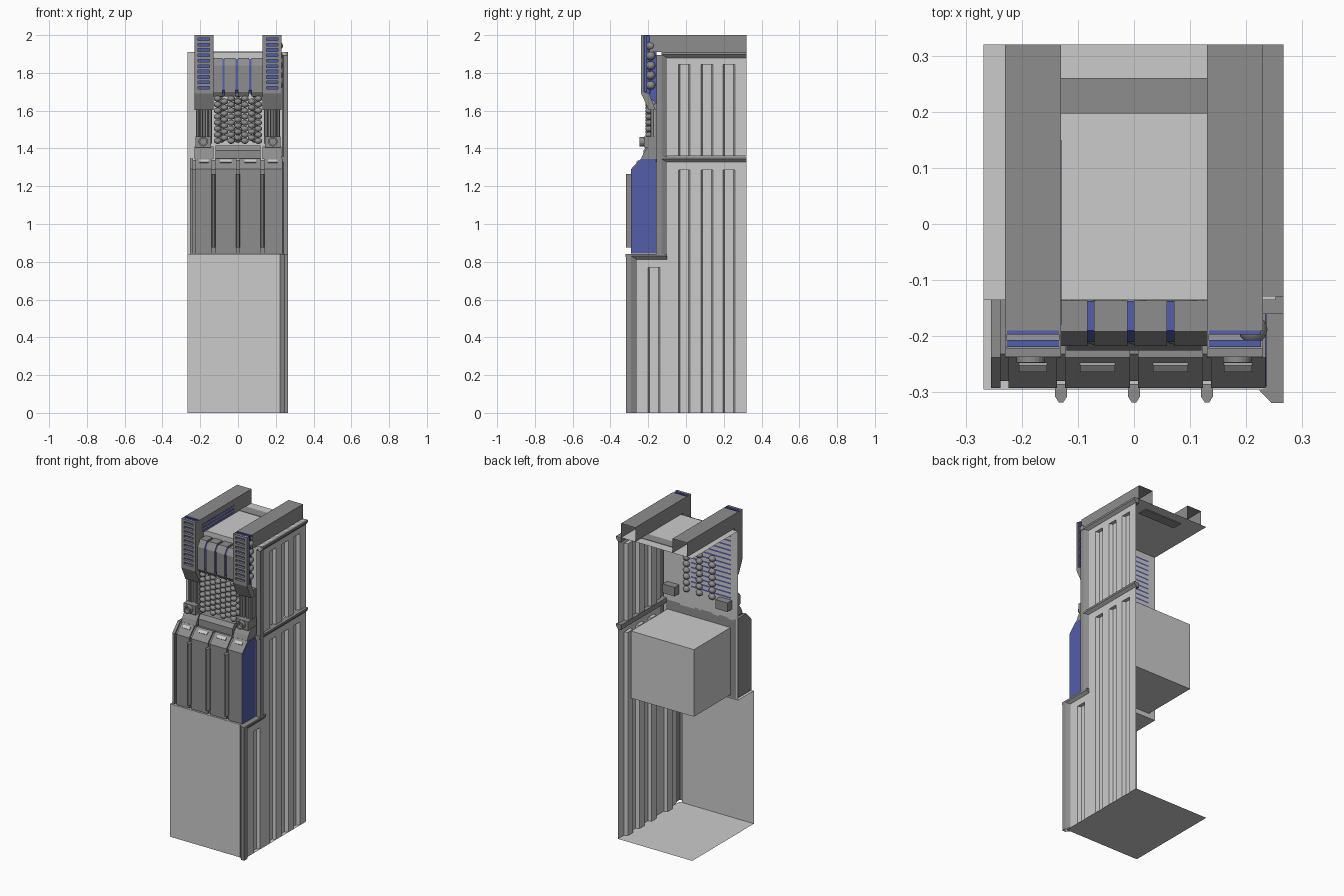
import bpy, bmesh, math
from mathutils import Vector

if "Cube" in bpy.data.objects:
    bpy.data.objects.remove(bpy.data.objects["Cube"])


def mesh(name, verts, faces, recalc=True):
    me = bpy.data.meshes.new(name)
    me.from_pydata(verts, [], faces)
    if recalc:
        bm = bmesh.new()
        bm.from_mesh(me)
        bmesh.ops.recalc_face_normals(bm, faces=bm.faces)
        bm.to_mesh(me)
        bm.free()
    ob = bpy.data.objects.new(name, me)
    bpy.context.collection.objects.link(ob)
    return ob


def prism(name, pts, a, b, axis, closed=True, caps=(True, True)):
    """Sweep a 2D profile along an axis: x takes (y,z), y takes (x,z), z takes (x,y)."""
    put = {'x': lambda p, t: (t, p[0], p[1]), 'y': lambda p, t: (p[0], t, p[1]),
           'z': lambda p, t: (p[0], p[1], t)}[axis]
    n = len(pts)
    verts = [put(p, a) for p in pts] + [put(p, b) for p in pts]
    faces = [(i, (i + 1) % n, n + (i + 1) % n, n + i) for i in range(n if closed else n - 1)]
    if caps[0]:
        faces.append(tuple(range(n))[::-1])
    if caps[1]:
        faces.append(tuple(range(n, 2 * n)))
    return mesh(name, verts, faces, all(caps) and closed)


def box(name, x0, x1, y0, y1, z0, z1):
    return prism(name, [(x0, y0), (x1, y0), (x1, y1), (x0, y1)], z0, z1, 'z')


def quad(name, *v):
    return mesh(name, v, [(0, 1, 2, 3)], False)


def balls(name, centres, radius, squash=1.0):
    bm = bmesh.new()
    for c in centres:
        r = bmesh.ops.create_uvsphere(bm, u_segments=12, v_segments=8, radius=radius)
        for v in r['verts']:
            v.co.z *= squash
            v.co += Vector(c)
    for f in bm.faces:
        f.smooth = True
    me = bpy.data.meshes.new(name)
    bm.to_mesh(me)
    bm.free()
    bpy.context.collection.objects.link(bpy.data.objects.new(name, me))


OUT, WALL, IN = 0.266, 0.252, 0.23   # lip, wall sheet and groove floor in x


def wall(name, y0, y1, z0, ztop, zgroove, grooves):
    """Side sheet with recessed grooves that run down to its bottom edge."""
    pts = [(WALL, y0)]
    for a, b in grooves:
        pts += [(WALL, a), (IN, a + 0.008), (IN, b - 0.008), (WALL, b)]
        quad(name + "_groove_top", (WALL, a, zgroove), (IN, a + 0.008, zgroove),
             (IN, b - 0.008, zgroove), (WALL, b, zgroove))
    pts.append((WALL, y1))
    prism(name + "_ribbed", pts, z0, zgroove, 'z', False, (False, False))
    quad(name + "_head", (WALL, y0, zgroove), (WALL, y1, zgroove), (WALL, y1, ztop), (WALL, y0, ztop))


def ledge(name, y0, y1, z):
    prism(name, [(IN, z), (OUT, z), (OUT, z - 0.012), (WALL, z - 0.03), (IN, z - 0.03)], y0, y1, 'y')


# Right side wall, its ledges and corner posts
three = [(-0.04, 0.022), (0.08, 0.143), (0.195, 0.26)]
wall("side_wall_lower", -0.1, 0.32, 0, 1.35, 1.285, three)
wall("side_wall_upper", -0.1, 0.32, 1.36, 1.9, 1.845, three)
wall("side_wall_front", -0.26, -0.1, 0, 0.83, 0.77, [(-0.2, -0.138)])
ledge("middle_ledge", -0.16, 0.32, 1.357)
ledge("top_ledge", -0.13, 0.32, 1.91)
ledge("low_ledge", -0.293, -0.1, 0.842)
prism("low_ledge_tip", [(0.222, -0.295), (0.245, -0.319), (OUT, -0.319), (OUT, -0.29)], 0.825, 0.842, 'z')
prism("front_corner_post", [(0.222, -0.295), (0.245, -0.318), (OUT, -0.318), (OUT, -0.29), (WALL, -0.26)],
      0, 0.83, 'z', False, (False, False))
for z0, z1 in ((0.84, 1.345), (1.357, 1.895)):
    prism("corner_post", [(0.235, -0.135), (0.24, -0.157), (OUT, -0.157), (OUT, -0.13), (WALL, -0.1)],
          z0, z1, 'z', False, (False, False))

# Large plain sheets: floor, lower front, shelf, recessed front, roof
X = 0.268
quad("floor", (-X, -0.295, 0), (WALL, -0.295, 0), (WALL, 0.32, 0), (-X, 0.32, 0))
quad("lower_front_panel", (-X, -0.295, 0), (0.235, -0.295, 0), (0.235, -0.295, 0.84), (-X, -0.295, 0.84))
quad("shelf", (-X, -0.295, 0.84), (WALL, -0.295, 0.84), (WALL, -0.135, 0.84), (-X, -0.135, 0.84))
quad("recessed_front", (-X, -0.135, 0.84), (WALL, -0.135, 0.84), (WALL, -0.135, 1.91), (-X, -0.135, 1.91))
quad("roof", (-X, -0.135, 1.91), (WALL, -0.135, 1.91), (WALL, 0.32, 1.91), (-X, 0.32, 1.91))
box("strip_on_roof", -0.13, 0.13, 0.197, 0.26, 1.905, 1.913)
box("inner_block", -0.22, 0.22, -0.13, 0.235, 0.866, 1.29)
# Blue strips on the rear of the recessed front
for i in range(14):
    z = 1.47 + 0.03 * i
    quad("blue_rear_strip", (-0.22, -0.134, z), (0.06, -0.134, z), (0.06, -0.134, z + 0.01), (-0.22, -0.134, z + 0.01))

# Middle bay: backing shell with a blue right side, four panels, ribs and slots
prism("bay_shell", [(-0.135, 0.845), (-0.28, 0.845), (-0.28, 1.288), (-0.232, 1.338), (-0.135, 1.338)],
      -0.255, 0.234, 'x')
prism("blue_bay_side", [(-0.16, 0.845), (-0.29, 0.845), (-0.29, 1.288), (-0.238, 1.343), (-0.16, 1.343)],
      0.234, 0.236, 'x')
panels = [(-0.224, -0.137), (-0.123, -0.007), (0.007, 0.123), (0.137, 0.234)]
for a, b in [(-0.255, -0.238)] + panels:
    prism("bay_panel", [(-0.135, 0.845), (-0.292, 0.845), (-0.292, 1.29), (-0.238, 1.347), (-0.135, 1.347)],
          a, b, 'x')
for x in (-0.18, -0.065, 0.065, 0.185):
    w = 0.031 if abs(x) < 0.1 else 0.025
    s = box("slot_in_bay", -w, w, -0.009, 0.009, -0.004, 0.004)
    s.location = (x, -0.255, 1.331)
    s.rotation_euler.x = math.atan2(0.057, 0.054)
for x in (-0.13, 0, 0.13):
    prism("bay_rib", [(x - 0.011, -0.285), (x - 0.011, -0.307), (x - 0.004, -0.318), (x + 0.004, -0.318),
                      (x + 0.011, -0.307), (x + 0.011, -0.285)], 0.875, 1.265, 'z')

# Stepped sill and staggered knobs, with a second layer showing behind
prism("sill", [(-0.225, 1.345), (-0.225, 1.39), (-0.205, 1.415), (-0.136, 1.415), (-0.136, 1.345)],
      -0.12, 0.12, 'x')
balls("front_knobs", [(-0.108 + 0.036 * c, -0.195, 1.44 + 0.032 * r + (0.016 if c % 2 else 0))
                      for c in range(7) for r in range(8 - c % 2)], 0.02, 0.8)
balls("back_knobs", [(-0.09 + 0.09 * c, -0.135, 1.45 + 0.04 * r) for c in range(3) for r in range(7)],
      0.022, 0.85)

# Upper centre: four bevelled segments with blue gaps
prism("blue_segment_core", [(-0.195, 1.69), (-0.21, 1.71), (-0.21, 1.84), (-0.19, 1.872), (-0.137, 1.872),
                            (-0.137, 1.69)], -0.128, 0.128, 'x')
for a, b in ((-0.13, -0.083), (-0.071, -0.012), (0, 0.059), (0.071, 0.13)):
    prism("upper_segment", [(-0.136, 1.88), (-0.192, 1.88), (-0.217, 1.84), (-0.217, 1.7),
                            (-0.2, 1.675), (-0.136, 1.675)], a, b, 'x')

# Arms, rails and supports on both sides
for s in (-1, 1):
    def mx(a, b):
        return tuple(sorted((s * a, s * b)))

    # Open channel rail running to the back
    prism("roof_rail", [(s * 0.13, 1.91), (s * 0.13, 2), (s * 0.23, 2), (s * 0.23, 1.91)],
          -0.19, 0.32, 'y', False, (False, False))
    side = [(-0.157, 2), (-0.235, 2), (-0.235, 1.7), (-0.195, 1.605), (-0.157, 1.64)]
    # Arm side plates; the right outer side stays open around the bulbs
    prism("arm_inner_side", side, s * 0.13, s * 0.134, 'x')
    if s < 0:
        prism("arm_outer_side", side, s * 0.226, s * 0.23, 'x')
    else:
        quad("blue_arm_side", (0.205, -0.157, 1.998), (0.205, -0.222, 1.998),
             (0.205, -0.222, 1.69), (0.205, -0.157, 1.64))
    box("blue_arm_back", *mx(0.134, 0.226), -0.197, -0.188, 1.69, 2)
    box("blue_arm_liner", *mx(0.134, 0.226), -0.219, -0.207, 1.7, 1.999)
    # Louvred front: stiles, slats and sloped chin
    for a, b in ((0.13, 0.15), (0.213, 0.23)):
        box("arm_stile", *mx(a, b), -0.237, -0.222, 1.7, 2)
    for i in range(11):
        z = 1.7 + 0.0285 * i
        box("arm_slat", *mx(0.15, 0.213), -0.237, -0.222, z, z + 0.0145)
    prism("arm_chin", [(-0.237, 1.705), (-0.237, 1.69), (-0.197, 1.603), (-0.16, 1.603), (-0.195, 1.69)],
          *mx(0.13, 0.23), 'x')
    # Support tubes and their backing
    box("tube_backing", *mx(0.142, 0.22), -0.168, -0.136, 1.42, 1.64)
    for x in (0.148, 0.166, 0.195, 0.213):
        bpy.ops.mesh.primitive_cylinder_add(vertices=12, radius=0.0095, depth=0.2,
                                            location=(s * x, -0.178, 1.525))
        bpy.context.object.name = "support_tube"
        bpy.ops.object.shade_smooth_by_angle()
    # Foot block with hollow nozzle and a sloped base
    box("foot_block", *mx(0.142, 0.226), -0.222, -0.09, 1.405, 1.462)
    prism("foot_base", [(-0.238, 1.345), (-0.225, 1.375), (-0.2, 1.41), (-0.136, 1.41), (-0.136, 1.345)],
          *mx(0.13, 0.23), 'x')
    n = 20
    ring = [(0.025, -0.22), (0.025, -0.247), (0.017, -0.247), (0.017, -0.224)]
    verts = [(s * 0.184 + r * math.cos(2 * math.pi * i / n), y, 1.436 + r * math.sin(2 * math.pi * i / n))
             for i in range(n) for r, y in ring]
    mesh("nozzle", verts, [(4 * i + j, 4 * i + (j + 1) % 4, 4 * ((i + 1) % n) + (j + 1) % 4,
                            4 * ((i + 1) % n) + j) for i in range(n) for j in range(4)])

# Bulbs in the open side of the right arm; blue strips inside the left rail
balls("side_bulbs", [(0.212, -0.188, 1.735 + 0.052 * i) for i in range(5)], 0.026, 0.9)
for z in (1.915, 1.935, 1.955):
    box("blue_rail_strip", -0.131, -0.129, -0.18, 0.15, z, z + 0.01)

# Materials: pale sheets, dark fittings, blue liners
mats = {}
for key, c in (("pale", (0.58, 0.58, 0.58)), ("dark", (0.27, 0.27, 0.27)), ("blue", (0.09, 0.11, 0.4))):
    mats[key] = bpy.data.materials.new(key)
    mats[key].diffuse_color = (*c, 1)
PALE = ("side_wall", "floor", "lower_front", "shelf", "recessed", "roof", "inner_block", "slot_in")
for ob in bpy.data.objects:
    key = "blue" if ob.name.startswith("blue") else "dark"
    if ob.name.startswith(PALE) and not ob.name.startswith("roof_rail"):
        key = "pale"
    ob.data.materials.append(mats[key])

for m in bpy.data.materials:
    if m.users and not m.is_grease_pencil:
        m.use_nodes = True
        m.node_tree.nodes["Principled BSDF"].inputs["Base Color"].default_value = m.diffuse_color
